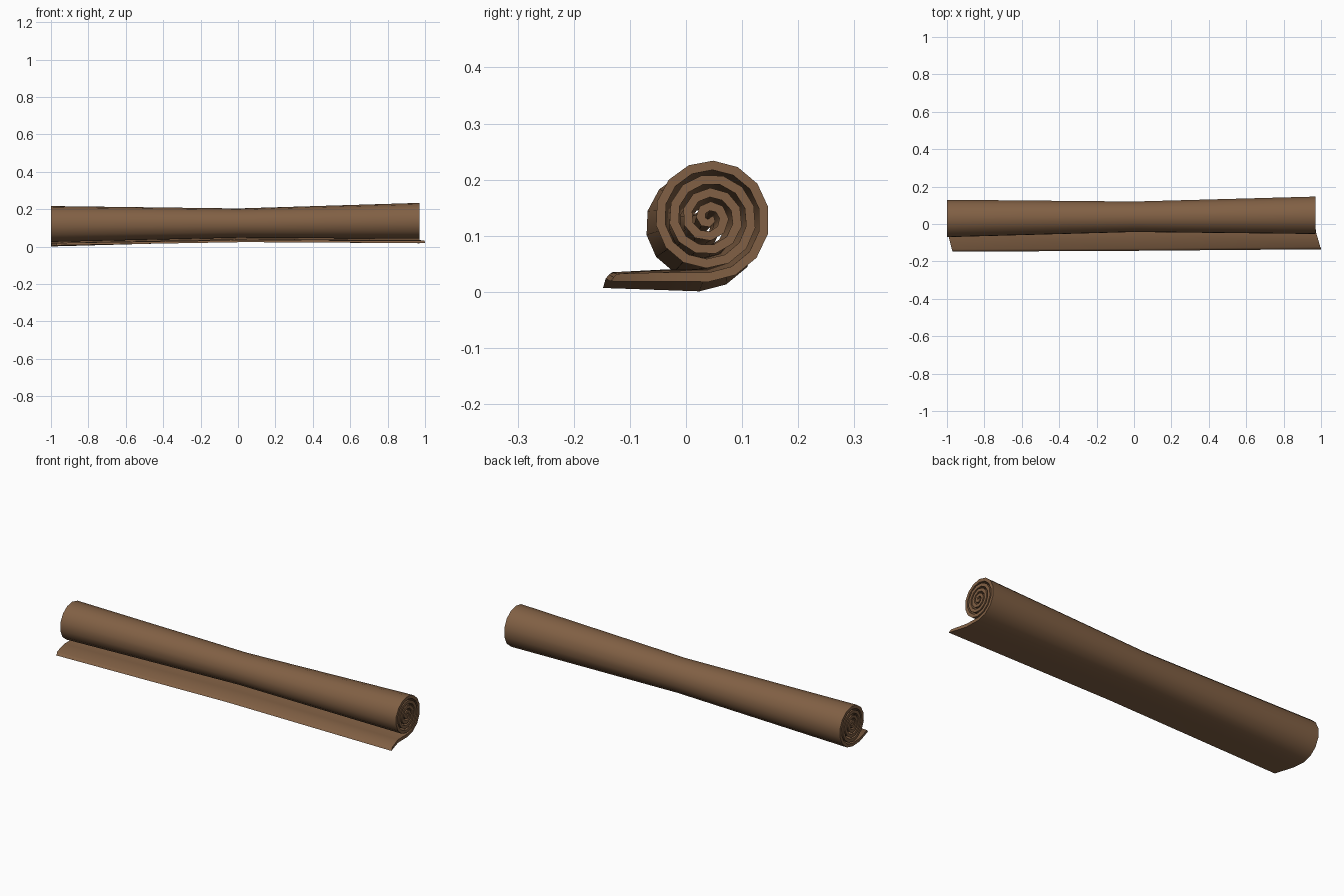
import bpy, math

if "Cube" in bpy.data.objects:
    bpy.data.objects.remove(bpy.data.objects["Cube"])

brown = bpy.data.materials.new("brown cloth")
brown.diffuse_color = (0.22, 0.117, 0.058, 1)
brown.use_nodes = True
brown.node_tree.nodes["Principled BSDF"].inputs["Base Color"].default_value = brown.diffuse_color

# Stations along the roll: x, centre y, centre z, outer radius, tail tip y, tail bottom z
STATIONS = [(-1.0, 0.024, 0.115, 0.114, -0.148, 0.007),
            (0.0, 0.034, 0.121, 0.093, -0.143, 0.024),
            (0.97, 0.041, 0.132, 0.114, -0.135, 0.019)]
TURNS = 4.4
PITCH = 0.213      # gap between turns, as a fraction of the radius
THICK = 0.145      # sheet thickness, as a fraction of the radius


def spiral_angles():
    """Steps get coarser towards the middle of the roll."""
    t, out = 0.0, []
    while t < TURNS * 2 * math.pi:
        out.append(t)
        f = t / (TURNS * 2 * math.pi)
        t += math.radians(25 + 33 * f ** 2)
    return out


def section(x, cy, cz, R, tip, zb):
    """Matched points on the outer and inner face of the sheet."""
    outer, inner = [], []
    th = R * THICK
    # flat tail lying in front of the roll
    for y, shift, thick in ((tip, 0.03, 0.007), (tip + 0.012, 0.026, th * 0.8),
                            (-0.04, 0.002, th)):
        lean = 0.006 if shift == 0.03 else 0
        f = (y - tip) / (cy - tip)
        z = zb + (cz - R - zb) * f
        outer.append((x + shift, y, z))
        inner.append((x + shift, y + lean, z + thick))
    # rolled part
    for t in spiral_angles():
        a = t - math.pi / 2
        ro = R * (1 - PITCH * t / (2 * math.pi))
        ri = max(ro - th, 0.001)
        outer.append((x, cy + ro * math.cos(a), cz + ro * math.sin(a)))
        inner.append((x, cy + ri * math.cos(a), cz + ri * math.sin(a)))
    return outer, inner


verts, faces = [], []
for s in STATIONS:
    o, i = section(*s)
    verts += o + i[::-1]
n = len(o)
m = 2 * n

# Sheet skin between stations
for k in range(len(STATIONS) - 1):
    for j in range(m):
        j2 = (j + 1) % m
        faces.append((k * m + j, k * m + j2, (k + 1) * m + j2, (k + 1) * m + j))
# End edges of the sheet
for base in (0, (len(STATIONS) - 1) * m):
    for j in range(n - 1):
        q = (base + j, base + j + 1, base + m - 2 - j, base + m - 1 - j)
        faces.append(q if base else q[::-1])

mesh = bpy.data.meshes.new("rolled_mat")
mesh.from_pydata(verts, [], faces)
mesh.materials.append(brown)
roll = bpy.data.objects.new("rolled_mat", mesh)
bpy.context.collection.objects.link(roll)

# Consistent normals and smooth cloth with crisp rims
bpy.context.view_layer.objects.active = roll
roll.select_set(True)
bpy.ops.object.mode_set(mode='EDIT')
bpy.ops.mesh.select_all(action='SELECT')
bpy.ops.mesh.normals_make_consistent(inside=False)
bpy.ops.object.mode_set(mode='OBJECT')
bpy.ops.object.shade_smooth_by_angle(angle=math.radians(45))
